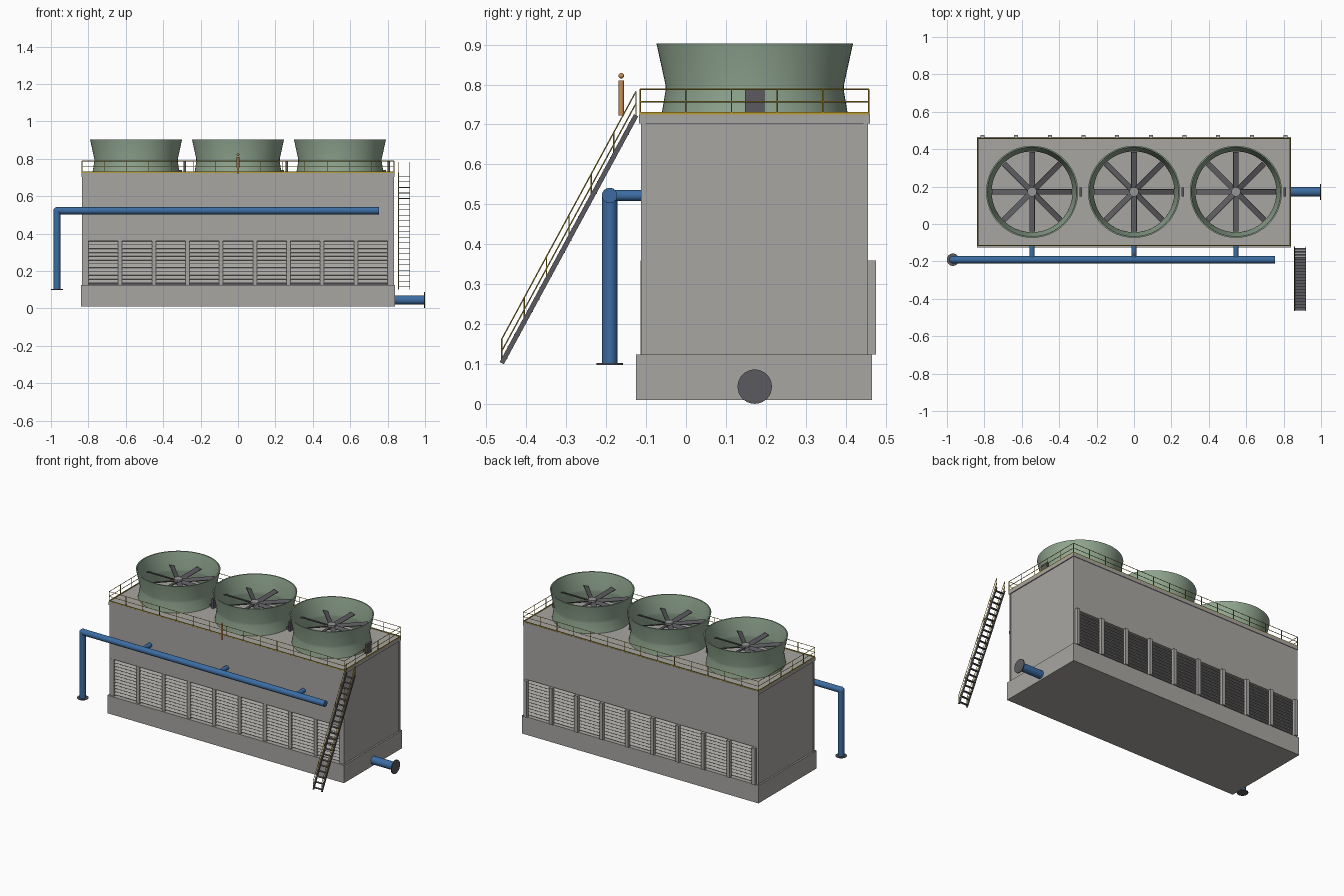
import bpy, bmesh, math
from mathutils import Vector, Matrix

if "Cube" in bpy.data.objects:
    bpy.data.objects.remove(bpy.data.objects["Cube"])


def material(name, rgb):
    m = bpy.data.materials.new(name)
    m.diffuse_color = (*rgb, 1)
    m.use_nodes = True
    m.node_tree.nodes["Principled BSDF"].inputs["Base Color"].default_value = m.diffuse_color
    return m


GREY = material("concrete grey", (0.39, 0.38, 0.36))
GREEN = material("stack green", (0.28, 0.38, 0.28))
DARK = material("dark steel", (0.105, 0.105, 0.115))
BLUE = material("pipe blue", (0.045, 0.15, 0.36))
YELLOW = material("safety yellow", (0.50, 0.34, 0.03))
ORANGE = material("orange", (0.60, 0.27, 0.09))
HUB = material("hub grey", (0.30, 0.30, 0.30))


class Part:
    """Collects simple solids into one named object."""

    def __init__(self):
        self.bm = bmesh.new()

    def box(self, x0, x1, y0, y1, z0, z1, rot=None):
        c = Vector(((x0 + x1) / 2, (y0 + y1) / 2, (z0 + z1) / 2))
        m = Matrix.Translation(c)
        if rot:
            m = m @ rot
        m = m @ Matrix.Diagonal((x1 - x0, y1 - y0, z1 - z0, 1))
        bmesh.ops.create_cube(self.bm, size=1, matrix=m)

    def rod(self, a, b, r, sides=6, r2=None):
        a, b = Vector(a), Vector(b)
        d = b - a
        m = Matrix.Translation((a + b) / 2) @ d.to_track_quat('Z', 'Y').to_matrix().to_4x4()
        bmesh.ops.create_cone(self.bm, cap_ends=True, segments=sides, radius1=r,
                              radius2=r if r2 is None else r2, depth=d.length, matrix=m)

    def ball(self, p, r):
        bmesh.ops.create_uvsphere(self.bm, u_segments=20, v_segments=12, radius=r,
                                  matrix=Matrix.Translation(p))

    def ring(self, profile, x, y, sides=64):
        """Revolve a closed (radius, height) profile around a vertical axis."""
        n = len(profile)
        loops = []
        for i in range(sides):
            t = 2 * math.pi * i / sides
            loops.append([self.bm.verts.new((x + r * math.cos(t), y + r * math.sin(t), z))
                          for r, z in profile])
        for i in range(sides):
            p, q = loops[i], loops[(i + 1) % sides]
            for k in range(n):
                self.bm.faces.new((p[k], q[k], q[(k + 1) % n], p[(k + 1) % n]))

    def done(self, name, mat, smooth=False):
        bmesh.ops.recalc_face_normals(self.bm, faces=self.bm.faces)
        me = bpy.data.meshes.new(name)
        self.bm.to_mesh(me)
        self.bm.free()
        me.materials.append(mat)
        ob = bpy.data.objects.new(name, me)
        bpy.context.collection.objects.link(ob)
        if smooth:
            bpy.ops.object.select_all(action='DESELECT')
            ob.select_set(True)
            bpy.context.view_layer.objects.active = ob
            bpy.ops.object.shade_smooth_by_angle(angle=math.radians(35))
        return ob


YC = 0.172                 # centre line of the tower
FRONT, BACK = -0.113, 0.456
FANS = (-0.545, 0.0, 0.545)

# Basin, upper casing, end walls and deck
p = Part()
p.box(-0.84, 0.84, -0.125, 0.465, 0.01, 0.125)
p.done("basin", GREY)
p = Part()
p.box(-0.83, 0.83, FRONT, BACK, 0.36, 0.703)
for s in (-1, 1):
    p.box(*sorted((s * 0.815, s * 0.83)), FRONT, BACK, 0.125, 0.36)
    for y in (FRONT, BACK - 0.012):                      # corner trims
        p.box(*sorted((s * 0.83, s * 0.833)), y, y + 0.012, 0.125, 0.703)
p.done("casing", GREY)
p = Part()
p.box(-0.836, 0.836, -0.117, 0.46, 0.703, 0.725)
p.done("fan_deck", GREY)

# Air inlet louvres on front and back
slats, mullions, backing = Part(), Part(), Part()
for y, s in ((FRONT, 1), (BACK, -1)):
    tilt = Matrix.Rotation(s * math.radians(-40), 4, 'X')
    yc = y + s * 0.008
    for i in range(11):
        z = 0.145 + i * 0.0203
        slats.box(-0.815, 0.815, yc - 0.0015, yc + 0.0015, z - 0.012, z + 0.012, tilt)
    for i in range(10):
        x = -0.81 + i * 0.18
        mullions.box(x - 0.011, x + 0.011, y - 0.001, y + 0.019, 0.125, 0.36)
    yb = y + s * 0.022
    backing.box(-0.815, 0.815, yb - 0.002, yb + 0.002, 0.125, 0.36)
slats.done("louvre_slats", GREY)
mullions.done("louvre_mullions", GREY)
backing.done("louvre_backing", DARK)

# Fan stacks with blades, hubs and access hatches
stacks, blades, hubs, hatches = Part(), Part(), Part(), Part()
outer = [(0.233, 0.725), (0.223, 0.785), (0.2235, 0.80), (0.246, 0.903)]
inner = [(r - 0.007, z) for r, z in reversed(outer)]
for x in FANS:
    stacks.ring(outer + inner, x, YC)
    for k in range(8):
        a = Matrix.Rotation(k * math.pi / 4, 4, 'Z')
        c = Vector((x, YC, 0.825)) + a @ Vector((0.115, 0, 0))
        blades.box(c.x - 0.098, c.x + 0.098, c.y - 0.015, c.y + 0.015, c.z - 0.002, c.z + 0.002,
                   a @ Matrix.Rotation(math.radians(18), 4, 'X'))
    hubs.rod((x, YC, 0.81), (x, YC, 0.84), 0.025, 24)
    hatches.box(x + 0.225, x + 0.245, YC - 0.01, YC + 0.01, 0.725, 0.74)
    hatches.box(x + 0.254, x + 0.267, YC - 0.024, YC + 0.024, 0.725, 0.788)
stacks.done("fan_stacks", GREEN, True)
blades.done("fan_blades", DARK)
hubs.done("fan_hubs", HUB, True)
hatches.done("motor_boxes", DARK)

# Guard rail around the deck
p = Part()
x0, x1, y0, y1 = -0.834, 0.834, -0.115, 0.457
corners = [(x0, y0), (x1, y0), (x1, y1), (x0, y1)]
for i in range(4):
    a, b = Vector(corners[i]), Vector(corners[(i + 1) % 4])
    n = 14 if i % 2 == 0 else 5
    for z in (0.757, 0.788):
        p.rod((*a, z), (*b, z), 0.0018)
    for k in range(n):
        q = a.lerp(b, k / n)
        p.rod((*q, 0.725), (*q, 0.788), 0.0018)
for y in (y0, y1):                                        # toe boards
    p.box(x0, x1, y - 0.0015, y + 0.0015, 0.725, 0.731)
for x in (x0, x1):
    p.box(x - 0.0015, x + 0.0015, y0, y1, 0.725, 0.731)
p.done("guard_rail", YELLOW)

# Stair: stringers, treads and sloping handrails
foot, head = Vector((0, -0.461, 0.103)), Vector((0, -0.125, 0.723))
slope = math.atan2(head.z - foot.z, head.y - foot.y)
mid, length = (foot + head) / 2, (head - foot).length
steel, rail = Part(), Part()
for x in (0.858, 0.918):
    steel.box(x - 0.002, x + 0.002, mid.y - length / 2, mid.y + length / 2,
              mid.z - 0.006, mid.z + 0.006, Matrix.Rotation(slope, 4, 'X'))
    off = Vector((x, 0, 0))
    for h in (0.03, 0.06):
        up = off + Vector((0, 0, h))
        rail.rod(foot + up, head + up, 0.0016)
    for k in range(7):
        q = foot.lerp(head, k / 6) + off
        rail.rod(q, q + Vector((0, 0, 0.06)), 0.0016)
for k in range(21):
    q = foot.lerp(head, (k + 0.4) / 21)
    steel.box(0.858, 0.918, q.y - 0.0075, q.y + 0.0075, q.z - 0.0015, q.z + 0.0015)
steel.done("stair", DARK)
rail.done("stair_handrails", YELLOW)

# Supply header with riser and branches, and the outlet pipe
p = Part()
PY, PZ = -0.191, 0.522
p.rod((-0.968, PY, 0.1), (-0.968, PY, PZ), 0.019, 28)
p.ball((-0.968, PY, PZ), 0.0195)
p.rod((-0.968, PY, PZ), (0.755, PY, PZ), 0.019, 28)
for x in FANS:
    p.rod((x, PY, PZ), (x, FRONT + 0.01, PZ), 0.014, 20)
p.done("supply_pipe", BLUE, True)
p = Part()
p.rod((0.83, YC, 0.045), (0.995, YC, 0.045), 0.025, 28)
p.done("outlet_pipe", BLUE, True)
p = Part()
p.rod((-0.968, PY, 0.098), (-0.968, PY, 0.103), 0.033, 28)
p.rod((0.994, YC, 0.044), (1.0, YC, 0.044), 0.043, 32)
p.done("pipe_flanges", DARK, True)

# Small marker figure by the front edge
p = Part()
p.rod((0, -0.162, 0.722), (0, -0.162, 0.81), 0.0065, 16, 0.007)
p.ball((0, -0.162, 0.822), 0.007)
p.done("scale_figure", ORANGE, True)
